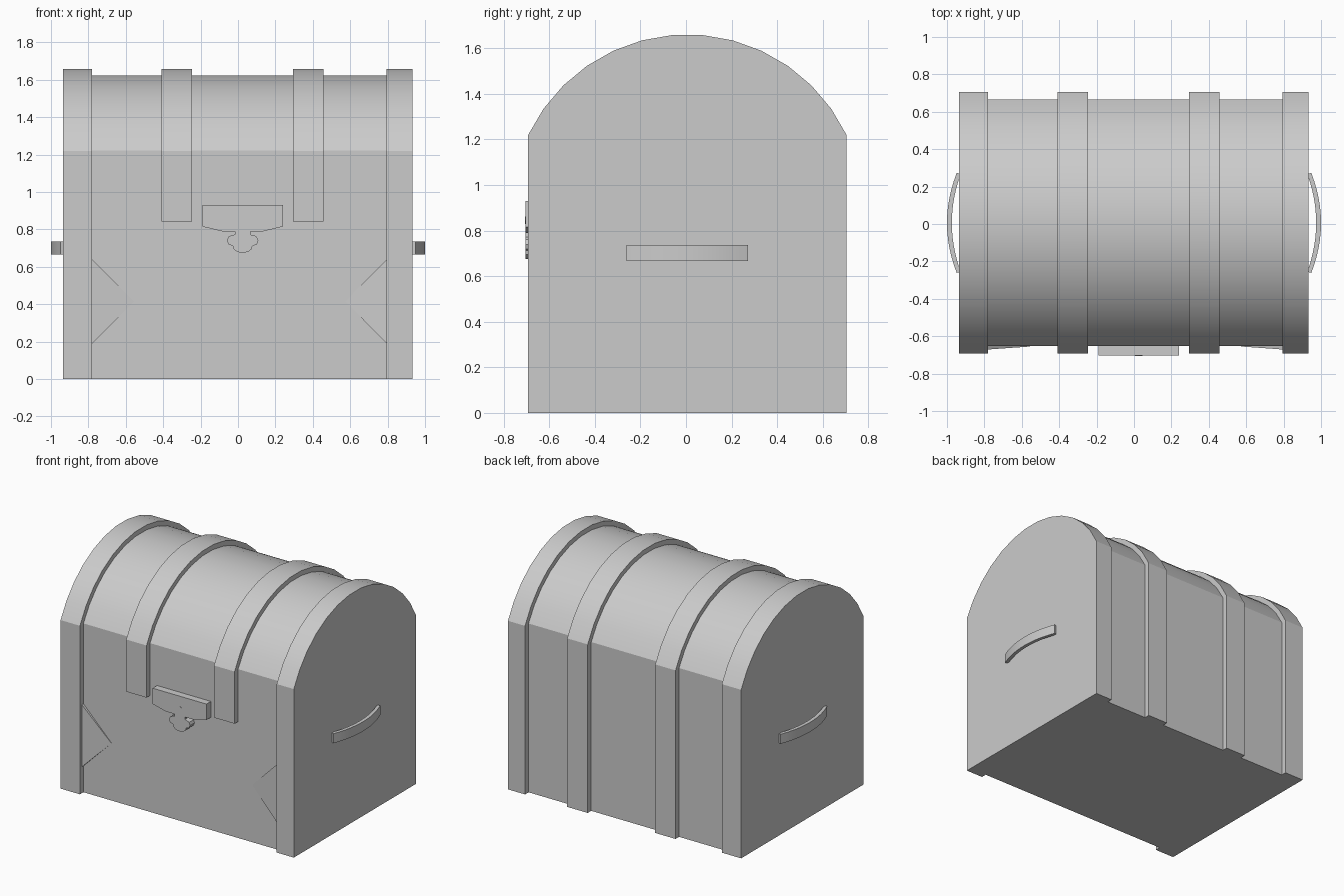
import bpy, bmesh, math
from mathutils import Vector

if "Cube" in bpy.data.objects:
    bpy.data.objects.remove(bpy.data.objects["Cube"])

YC = 0.006       # chest centre in y
SEAM = 0.842     # height where lid meets body
AXIS_Z = 0.887   # centre height of the lid arch


def prism(name, pts, offset, smooth=False):
    """Extrude a closed 3D outline along offset."""
    bm = bmesh.new()
    face = bm.faces.new([bm.verts.new(p) for p in pts])
    res = bmesh.ops.extrude_face_region(bm, geom=[face])
    bmesh.ops.translate(bm, vec=Vector(offset),
                        verts=[g for g in res["geom"] if isinstance(g, bmesh.types.BMVert)])
    bmesh.ops.recalc_face_normals(bm, faces=bm.faces)
    me = bpy.data.meshes.new(name)
    bm.to_mesh(me)
    bm.free()
    ob = bpy.data.objects.new(name, me)
    bpy.context.collection.objects.link(ob)
    if smooth:
        bpy.context.view_layer.objects.active = ob
        ob.select_set(True)
        bpy.ops.object.shade_smooth_by_angle(angle=math.radians(25))
        ob.select_set(False)
    return ob


def lid_part(name, x0, x1, half, radius):
    """Vertical sides with a 13-sided arch on top."""
    a = math.asin(half / radius)
    pts = [(x0, YC - half, SEAM)]
    for i in range(14):
        t = -a + 2 * a * i / 13
        pts.append((x0, YC + radius * math.sin(t), AXIS_Z + radius * math.cos(t)))
    pts.append((x0, YC + half, SEAM))
    return prism(name, pts, (x1 - x0, 0, 0), smooth=True)


def box(name, x0, x1, y0, y1, z0, z1):
    pts = [(x0, y0, z0), (x0, y1, z0), (x0, y1, z1), (x0, y0, z1)]
    return prism(name, pts, (x1 - x0, 0, 0))


OUT, INN = 0.699, 0.659
bands = [(-0.935, -0.78), (-0.41, -0.247), (0.293, 0.458), (0.795, 0.932)]

# Body and lid between the end bands
box("body", -0.78, 0.795, YC - INN, YC + INN, 0, SEAM)
lid_part("lid", -0.78, 0.795, INN, 0.739)

# Bands: the end ones wrap the body, the middle ones only run down its back
for i, (x0, x1) in enumerate(bands):
    lid_part(f"lid_band_{i + 1}", x0, x1, OUT, 0.774)
    front = -OUT if i in (0, 3) else INN
    box(f"body_band_{i + 1}", x0, x1, YC + front, YC + OUT, 0, SEAM)

# Triangular corner plates on the front, tapering towards the tip
for name, xe, xt in (("left_corner_plate", -0.78, -0.555), ("right_corner_plate", 0.795, 0.573)):
    yb, yo = YC - INN + 0.005, YC - INN - 0.018
    ob = prism(name, [(xe, yb, 0.19), (xt, yb, 0.415), (xe, yb, 0.64)], (0, yo - yb, 0))
    for v in ob.data.vertices:
        if abs(v.co.x - xt) < 1e-4 and v.co.y < yb - 0.001:
            v.co.y = YC - INN - 0.002

# Lock: plate and clover-shaped hasp from one mirrored half outline
LX = 0.025
half = [(0.215, 0.93), (0.215, 0.815), (0.11, 0.79), (0.042, 0.79), (0.042, 0.772),
        (0.058, 0.77), (0.076, 0.76), (0.084, 0.74), (0.076, 0.72), (0.052, 0.712),
        (0.048, 0.695), (0.032, 0.682), (0.012, 0.676)]
outline = [(LX + x, z) for x, z in half] + [(LX - x, z) for x, z in reversed(half)]
prism("lock_plate", [(x, -0.704, z) for x, z in outline], (0, 0.06, 0))
diamond = [(LX + 0.02 * math.cos(k * math.pi / 2), -0.706, 0.845 + 0.016 * math.sin(k * math.pi / 2))
           for k in range(4)]
prism("keyhole_cover", diamond, (0, 0.004, 0))

# Curved side handles
for side, name in ((1, "right_handle"), (-1, "left_handle")):
    outer, inner = [], []
    for i in range(13):
        s = -1 + i / 6
        outer.append((side * (0.948 + 0.052 * (1 - s * s)), YC + 0.267 * s, 0.667))
        inner.append((side * (0.926 + 0.048 * (1 - s * s)), YC + 0.262 * s, 0.667))
    prism(name, outer + inner[::-1], (0, 0, 0.069), smooth=True)
